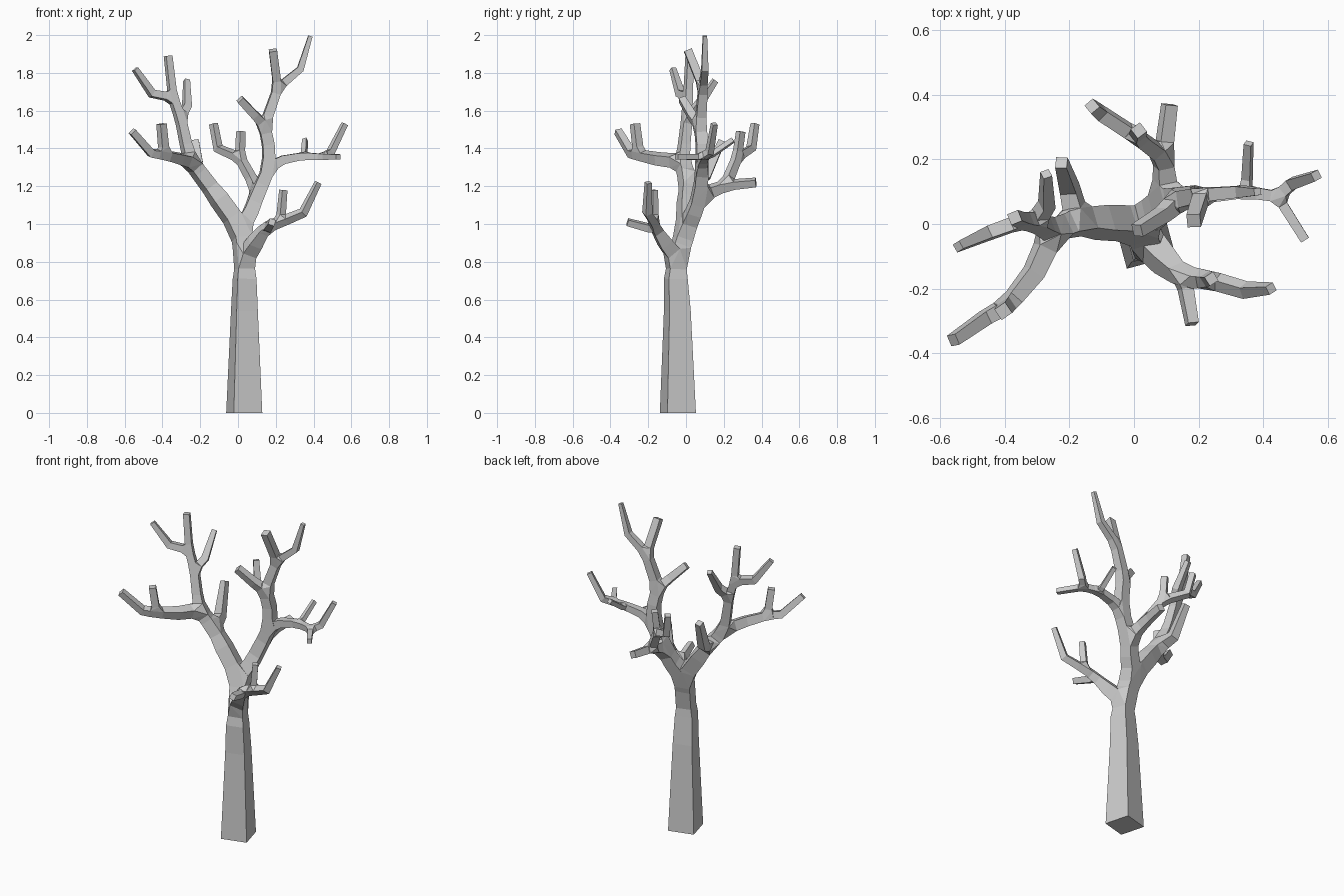
import bpy
import bmesh
import math
from mathutils import Vector

cube = bpy.data.objects.get("Cube")
if cube:
    bpy.data.objects.remove(cube, do_unlink=True)


class Node:
    """One joint of the branch skeleton."""

    def __init__(self, position, radius, parent=None):
        self.position = Vector(position)
        self.radius = radius
        self.kids = []
        if parent:
            parent.kids.append(self)


def grow(parent, first_radius, last_radius, *points):
    """Add a tapering chain of joints and return the last one."""
    for i, point in enumerate(points):
        t = i / max(len(points) - 1, 1)
        radius = first_radius + (last_radius - first_radius) * t
        parent = Node(point, radius, parent)
    return parent


# Trunk
root = Node((.033, -.043, 0), .078)
crown = grow(root, .058, .045, (.034, -.046, .54), (.035, -.054, .71), (.035, -.048, .82))

# Front limb
front = grow(crown, .036, .027, (.09, -.11, .9), (.15, -.165, .985))
grow(front, .02, .017, (.16, -.2, .98), (.18, -.31, 1.01))
front_fork = grow(front, .022, .022, (.225, -.17, 1.01))
grow(front_fork, .016, .013, (.24, -.17, 1.18))
grow(front_fork, .02, .014, (.345, -.205, 1.06), (.425, -.2, 1.22))

# Main split above the trunk
split = grow(crown, .045, .045, (.015, 0, .97))

# Left-leaning limb with its back shoot
left = grow(split, .042, .036, (-.1, .005, 1.13), (-.175, .01, 1.23))
grow(left, .026, .018, (-.2, .11, 1.26), (-.225, .19, 1.44))
left_fork = grow(left, .034, .034, (-.25, -.02, 1.33))

# Low left bough
low = grow(left_fork, .028, .024, (-.31, -.15, 1.345), (-.39, -.25, 1.365))
grow(low, .02, .019, (-.405, -.27, 1.53))
grow(low, .021, .018, (-.46, -.29, 1.375), (-.56, -.36, 1.49))

# High left bough
high = grow(left_fork, .026, .024, (-.275, -.01, 1.42), (-.305, .005, 1.56))
grow(high, .021, .014, (-.27, .06, 1.62), (-.272, .155, 1.76))
high_fork = grow(high, .022, .022, (-.345, .01, 1.67))
grow(high_fork, .018, .016, (-.37, .02, 1.89))
grow(high_fork, .02, .014, (-.455, -.03, 1.69), (-.545, -.07, 1.82))

# Right-leaning limb
right = grow(split, .038, .036, (.065, .04, 1.06), (.1, .075, 1.15))

# Back bough
back = grow(right, .026, .026, (.09, .21, 1.205))
grow(back, .02, .017, (.11, .37, 1.22))
back_fork = grow(back, .021, .021, (.01, .27, 1.35))
grow(back_fork, .018, .016, (.015, .29, 1.49))
grow(back_fork, .02, .017, (-.105, .345, 1.4), (-.13, .365, 1.53))

# Outer right bough
right_fork = grow(right, .033, .033, (.165, .085, 1.3))
outer = grow(right_fork, .023, .02, (.24, .09, 1.34), (.345, .1, 1.36))
grow(outer, .014, .012, (.35, .14, 1.37), (.355, .25, 1.445))
outer_fork = grow(outer, .017, .017, (.445, .085, 1.355))
grow(outer_fork, .018, .014, (.49, .125, 1.38), (.565, .15, 1.53))
grow(outer_fork, .014, .011, (.53, -.05, 1.355))

# Top right bough
top = grow(right_fork, .031, .03, (.16, .085, 1.42), (.14, .075, 1.52))
grow(top, .022, .019, (.09, .03, 1.575), (.01, -.02, 1.66))
top_fork = grow(top, .024, .024, (.21, .09, 1.72))
grow(top_fork, .021, .019, (.185, .01, 1.92))
grow(top_fork, .018, .011, (.33, .1, 1.82), (.383, .1, 1.995))

bm = bmesh.new()


def turned(axis, old, new):
    """Carry a ring's side axis round a bend without twisting it."""
    result = axis.copy()
    result.rotate(old.rotation_difference(new))
    return result


def make_ring(centre, heading, axis, radius):
    """Square ring of four corners across the heading."""
    u = (axis - heading * axis.dot(heading)).normalized()
    v = heading.cross(u)
    corners = (u + v, v - u, -u - v, u - v)
    return [bm.verts.new(centre + c * radius) for c in corners]


def bridge(a, b):
    for i in range(len(a)):
        j = (i + 1) % len(a)
        bm.faces.new((a[i], a[j], b[j], b[i]))


def joint_hull(rings):
    """Webbed joint wrapped round the rings that meet at a fork."""
    corners = [v for ring in rings for v in ring]
    middle = sum((v.co for v in corners), Vector()) / len(corners)
    out = bmesh.ops.convex_hull(bm, input=corners)["geom"]
    faces = {f for f in out if isinstance(f, bmesh.types.BMFace)}
    openings = []
    for face in faces:
        face.normal_update()
        if face.normal.dot(face.calc_center_median() - middle) < 0:
            face.normal_flip()
        if any(all(v in ring for v in face.verts) for ring in rings):
            openings.append(face)
    bmesh.ops.delete(bm, geom=openings, context="FACES_ONLY")


def skin(node, ring, heading, axis):
    """Wrap the skeleton from the given ring outwards to every tip."""
    headings = [(k.position - node.position).normalized() for k in node.kids]
    if not node.kids:
        tip = make_ring(node.position, heading, axis, node.radius)
        bridge(ring, tip)
        bm.faces.new(tip)
    elif len(node.kids) == 1:
        mean = (heading + headings[0]).normalized()
        bend = make_ring(node.position, mean, turned(axis, heading, mean), node.radius)
        bridge(ring, bend)
        skin(node.kids[0], bend, headings[0], turned(axis, heading, headings[0]))
    else:
        ring_middle = sum((v.co for v in ring), Vector()) / len(ring)
        room = (node.position - ring_middle).length
        step = min(node.radius * 1.3, room * .6)
        entry = make_ring(node.position - heading * step, heading, axis, node.radius)
        bridge(ring, entry)
        exits = []
        for kid, way in zip(node.kids, headings):
            step = min(node.radius * 1.8, (kid.position - node.position).length * .45)
            radius = node.radius * .35 + kid.radius * .65
            side = turned(axis, heading, way)
            exits.append(make_ring(node.position + way * step, way, side, radius))
        joint_hull([entry] + exits)
        for kid, way, start in zip(node.kids, headings, exits):
            skin(kid, start, way, turned(axis, heading, way))


# Skin the whole tree from a flat, slightly turned square base
up = Vector((0, 0, 1))
turn = math.radians(15)
side = Vector((math.cos(turn), math.sin(turn), 0))
base = make_ring(root.position, up, side, root.radius)
bm.faces.new(reversed(base))
first = root.kids[0]
skin(first, base, (first.position - root.position).normalized(), side)
loose = [e for e in bm.edges if not e.link_faces]
bmesh.ops.delete(bm, geom=loose, context="EDGES")

mesh = bpy.data.meshes.new("bare_tree")
bm.to_mesh(mesh)
bm.free()
tree = bpy.data.objects.new("bare_tree", mesh)
bpy.context.scene.collection.objects.link(tree)

# Plain grey bark
grey = (.6, .6, .6, 1)
bark = bpy.data.materials.new("grey_bark")
bark.use_nodes = True
bark.diffuse_color = grey
bark.node_tree.nodes["Principled BSDF"].inputs["Base Color"].default_value = grey
mesh.materials.append(bark)
